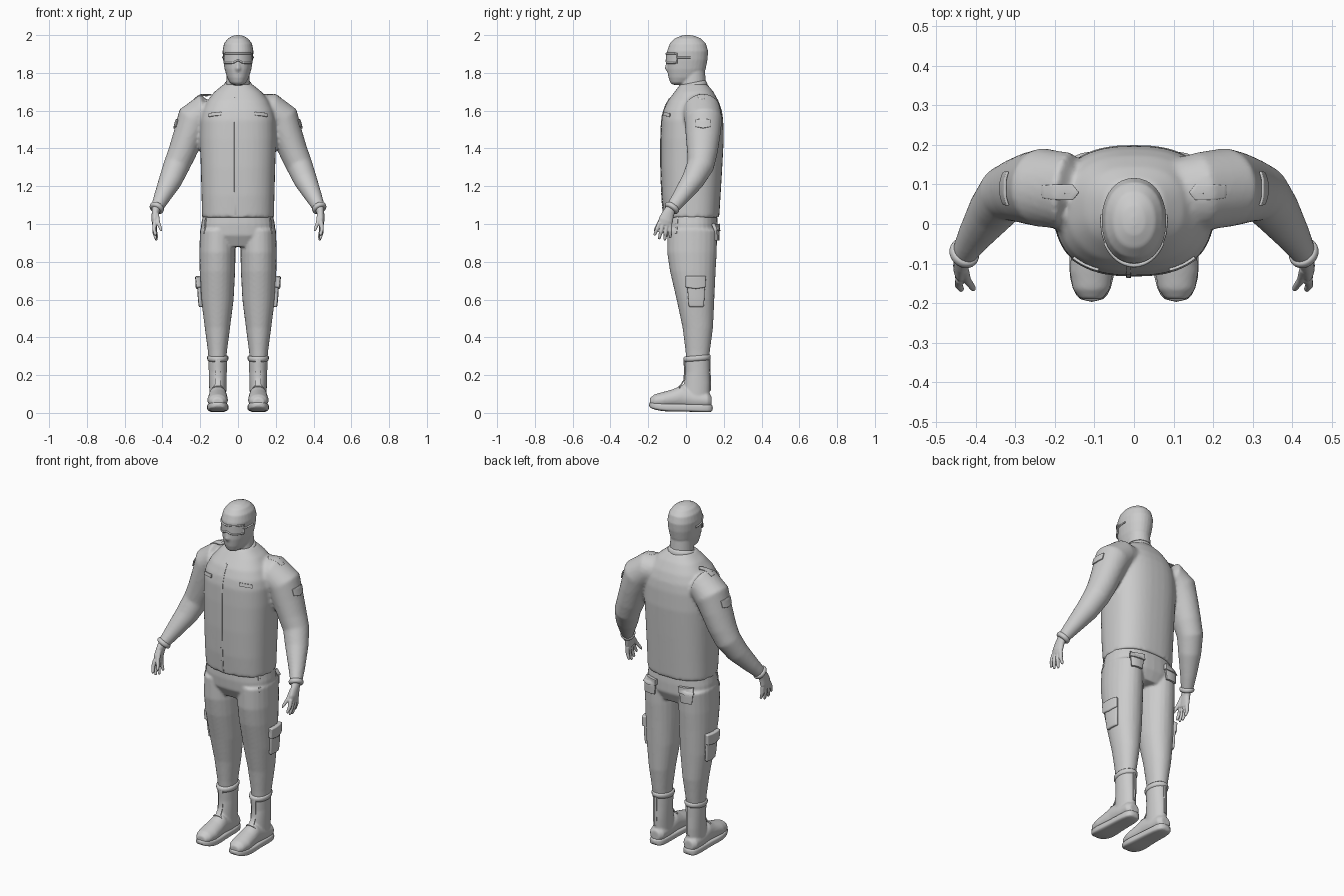
import bpy, bmesh, math
from mathutils import Vector

cube = bpy.data.objects.get("Cube")
if cube:
    bpy.data.objects.remove(cube, do_unlink=True)

grey = bpy.data.materials.new("plain grey")
grey.use_nodes = True
grey.diffuse_color = (0.6, 0.6, 0.6, 1)
grey.node_tree.nodes["Principled BSDF"].inputs["Base Color"].default_value = (0.6, 0.6, 0.6, 1)

X, Y, Z = Vector((1, 0, 0)), Vector((0, 1, 0)), Vector((0, 0, 1))


def loft(bm, rings, axis=None, power=2.0, n=24):
    """Skin rings of (x, y, z, half width, half depth), capped at both ends."""
    centres = [Vector(r[:3]) for r in rings]
    loops = []
    for i, r in enumerate(rings):
        t = axis or (centres[min(i + 1, len(rings) - 1)] - centres[max(i - 1, 0)])
        t = Vector(t).normalized()
        ref = X if abs(t.x) < 0.95 else Z
        u = (ref - t * ref.dot(t)).normalized()
        v = t.cross(u)
        loop = []
        for k in range(n):
            a = math.tau * k / n
            c, s = math.cos(a), math.sin(a)
            c = math.copysign(abs(c) ** (2 / power), c)
            s = math.copysign(abs(s) ** (2 / power), s)
            loop.append(bm.verts.new(centres[i] + u * c * r[3] + v * s * r[4]))
        loops.append(loop)
    for a, b in zip(loops, loops[1:]):
        for k in range(n):
            bm.faces.new((a[k], a[(k + 1) % n], b[(k + 1) % n], b[k]))
    bm.faces.new(loops[0][::-1])
    bm.faces.new(loops[-1])


def levels(rows, x=0):
    """Turn (z, front y, back y, half width) rows into level rings."""
    return [(x, (f + b) / 2, z, w, (b - f) / 2) for z, f, b, w in rows]


def finish(name, bm, mirror=False, voxel=0, smooth=0, subsurf=0):
    bmesh.ops.recalc_face_normals(bm, faces=bm.faces)
    me = bpy.data.meshes.new(name)
    bm.to_mesh(me)
    bm.free()
    me.materials.append(grey)
    for p in me.polygons:
        p.use_smooth = True
    ob = bpy.data.objects.new(name, me)
    bpy.context.collection.objects.link(ob)
    if subsurf:
        ob.modifiers.new("Round", 'SUBSURF').levels = subsurf
        ob.modifiers["Round"].render_levels = subsurf
    if voxel:
        m = ob.modifiers.new("Blend", 'REMESH')
        m.mode, m.voxel_size, m.use_smooth_shade = 'VOXEL', voxel, True
    if smooth:
        m = ob.modifiers.new("Soften", 'SMOOTH')
        m.factor, m.iterations = 0.5, smooth
    if mirror:
        ob.modifiers.new("Mirror", 'MIRROR')
    return ob


def patch(name, target, centre, u, v, width, height, thick, mirror=True, point=0, taper=1.0):
    """Thin sewn-on piece that hugs the target; u x v points outward."""
    bm = bmesh.new()
    bmesh.ops.create_grid(bm, x_segments=8, y_segments=10, size=0.5)
    for w in bm.verts:
        a, b = w.co.x, w.co.y
        narrow = taper + (1 - taper) * (b + 0.5)
        tip = point * (1 - 2 * abs(a)) * (0.5 - b)
        w.co = Vector(centre) + u * a * width * narrow + v * (b * height - tip)
    ob = finish(name, bm)
    m = ob.modifiers.new("Hug", 'SHRINKWRAP')
    m.target, m.offset = target, 0.001
    m = ob.modifiers.new("Thickness", 'SOLIDIFY')
    m.thickness, m.offset = thick, 1
    m = ob.modifiers.new("Edge", 'BEVEL')
    m.width, m.segments, m.limit_method = thick * 0.35, 2, 'ANGLE'
    if mirror:
        ob.modifiers.new("Mirror", 'MIRROR')
    return ob


# Jacket: body and both sleeves blended together
bm = bmesh.new()
loft(bm, levels([(1.035, -.118, .176, .19), (1.15, -.128, .183, .193), (1.3, -.133, .192, .197),
                 (1.45, -.133, .2, .202), (1.55, -.13, .197, .2), (1.6, -.12, .19, .19),
                 (1.65, -.098, .173, .165), (1.7, -.06, .145, .125), (1.74, -.03, .112, .075)]),
     Z, 2.5, 40)
sleeve = [(.06, .07, 1.61, .08, .09), (.17, .083, 1.6, .093, .1), (.232, .092, 1.553, .095, .1),
          (.262, .09, 1.47, .081, .092), (.295, .086, 1.38, .075, .081), (.325, .077, 1.31, .07, .072),
          (.358, .035, 1.23, .062, .061), (.403, -.03, 1.14, .044, .045), (.432, -.077, 1.08, .031, .034)]
for side in (1, -1):
    loft(bm, [(side * r[0],) + r[1:] for r in sleeve])
jacket = finish("jacket", bm, voxel=.009, smooth=5)

# Collar
bm = bmesh.new()
loft(bm, [(0, .04, 1.70, .088, .085), (0, .036, 1.735, .076, .075), (0, .034, 1.748, .07, .07),
          (0, .034, 1.742, .06, .06)], (0, -.2, 1))
finish("collar", bm)

# Trousers: hips and legs blended together
bm = bmesh.new()
loft(bm, levels([(1.07, -.105, .163, .18), (1.0, -.108, .168, .195), (.94, -.103, .168, .198),
                 (.88, -.07, .14, .16)]), Z, 2.4, 32)
for side in (1, -1):
    loft(bm, levels([(.97, -.098, .165, .092), (.85, -.1, .163, .096), (.75, -.085, .157, .094),
                     (.6, -.05, .15, .086), (.45, -.018, .143, .067), (.33, -.003, .127, .051),
                     (.25, .004, .115, .044)], side * .109), Z, 2.1)
trousers = finish("trousers", bm, voxel=.007, smooth=4)

# Boots with separate soles
bm = bmesh.new()
loft(bm, levels([(.06, -.02, .125, .044), (.15, -.012, .128, .046), (.22, -.004, .126, .048),
                 (.298, -.008, .126, .051)], .107), (0, -.08, 1))
loft(bm, [(.109, .135, .06, .028, .03), (.109, .115, .065, .045, .042), (.108, .05, .07, .048, .05),
          (.107, -.02, .085, .048, .062), (.107, -.07, .075, .052, .05), (.108, -.12, .068, .055, .043),
          (.108, -.165, .063, .047, .036), (.108, -.19, .058, .028, .022)], (0, -1, 0))
boot = finish("boots", bm, mirror=True, voxel=.006, smooth=4)
bm = bmesh.new()
loft(bm, [(.109, .143, .026, .025, .018), (.109, .122, .024, .047, .022), (.108, .04, .026, .05, .021),
          (.107, -.03, .028, .052, .02), (.107, -.11, .028, .06, .022), (.107, -.165, .036, .051, .02),
          (.107, -.198, .044, .028, .015)], (0, -1, 0), 4)
finish("boot_soles", bm, mirror=True, subsurf=1)
bm = bmesh.new()
loft(bm, levels([(.275, -.008, .126, .052), (.285, -.014, .131, .056), (.298, -.014, .131, .056),
                 (.303, -.008, .126, .052)], .107), (0, -.08, 1))
finish("boot_cuffs", bm, mirror=True)
patch("boot_tongue", boot, (.107, -.03, .21), X, Z, .042, .18, .006)
patch("boot_back_strip", boot, (.107, .14, .2), -X, Z, .016, .17, .004)

# Head, neck and nose under a close-fitting hood
bm = bmesh.new()
loft(bm, levels([(1.737, -.07, -.01, .022), (1.748, -.083, .03, .042), (1.775, -.093, .085, .058),
                 (1.82, -.1, .104, .071), (1.87, -.1, .114, .079), (1.915, -.1, .117, .082),
                 (1.955, -.086, .106, .074), (1.982, -.06, .08, .054), (1.996, -.028, .046, .028),
                 (2.0, -.005, .02, .008)]), Z, 2.15, 28)
loft(bm, levels([(1.68, -.035, .11, .07), (1.75, -.03, .105, .063), (1.82, -.02, .1, .06)]), Z)
loft(bm, levels([(1.805, -.1, -.08, .014), (1.822, -.112, -.08, .015), (1.87, -.103, -.08, .008)]), Z, n=12)
head = finish("hooded_head", bm, voxel=.005, smooth=5)


# Goggles: a wrapped lens, its rim and the side arms
def on_face(a, z, gap):
    return Vector(((.079 + gap) * math.sin(a), .007 - (.108 + gap) * math.cos(a), z))


bm = bmesh.new()
cols = []
for i in range(17):
    a = (i / 8 - 1) * 1.05
    low = 1.853 + .014 * math.exp(-(a / .2) ** 2)
    cols.append([bm.verts.new(on_face(a, z, g)) for z, g in
                 ((low, -.012), (low, .005), (1.902, .005), (1.902, -.012))])
for p, q in zip(cols, cols[1:]):
    for k in range(4):
        bm.faces.new((p[k], q[k], q[(k + 1) % 4], p[(k + 1) % 4]))
bm.faces.new(cols[0])
bm.faces.new(cols[-1])
lens = finish("goggle_lens", bm)
lens.modifiers.new("Crisp", 'EDGE_SPLIT')


def tube(name, points, radius, closed=False):
    cu = bpy.data.curves.new(name, 'CURVE')
    cu.dimensions, cu.bevel_depth, cu.bevel_resolution = '3D', radius, 2
    sp = cu.splines.new('POLY')
    sp.points.add(len(points) - 1)
    for p, co in zip(sp.points, points):
        p.co = (*co, 1)
    sp.use_cyclic_u, cu.use_fill_caps = closed, True
    cu.materials.append(grey)
    ob = bpy.data.objects.new(name, cu)
    bpy.context.collection.objects.link(ob)
    return ob


angles = [(i / 8 - 1) * 1.05 for i in range(17)]
rim = [on_face(a, 1.902, .004) for a in angles]
rim += [on_face(a, 1.853 + .014 * math.exp(-(a / .2) ** 2), .004) for a in reversed(angles)]
tube("goggle_rim", rim, .005, True)
for side, label in ((1, "left"), (-1, "right")):
    tube(label + "_goggle_arm", [on_face(side * a, 1.882, .002) for a in (1.0, 1.3, 1.6, 1.72)], .005)

# Gloved hands: cuff, palm, fingers and thumb
bm = bmesh.new()
loft(bm, [(.424, -.066, 1.096, .033, .037), (.427, -.07, 1.09, .04, .043), (.433, -.079, 1.079, .04, .042),
          (.436, -.083, 1.073, .031, .034)])
finish("glove_cuffs", bm, mirror=True, subsurf=1)
bm = bmesh.new()
loft(bm, [(.432, -.078, 1.085, .024, .027), (.437, -.094, 1.055, .02, .032), (.44, -.107, 1.02, .018, .039),
          (.44, -.114, .995, .014, .036)], n=16)
for base, tip in (((.441, -.14, 1.006), (.437, -.168, .938)), ((.442, -.122, 1.0), (.436, -.143, .918)),
                  ((.441, -.102, .995), (.432, -.113, .912)), ((.439, -.084, .998), (.428, -.083, .925)),
                  ((.43, -.115, 1.052), (.405, -.168, .962))):
    a, b = Vector(base), Vector(tip)
    mid = a.lerp(b, .5) + X * .005
    loft(bm, [(*a, .012, .012), (*mid, .0105, .0105), (*a.lerp(b, .9), .008, .008), (*b, .004, .004)], n=10)
finish("gloved_hands", bm, mirror=True, voxel=.0035, smooth=3)

# Jacket details
patch("front_placket", jacket, (-.014, -.135, 1.375), X, Z, .012, .66, .003, mirror=False)
patch("chest_pocket_flap", jacket, (.138, -.12, 1.585), X, Z, .095, .02, .007)
patch("shoulder_strap", jacket, (.205, .08, 1.69), Y, X, .042, .1, .006, point=.015)
patch("sleeve_pocket", jacket, (.33, .09, 1.535), Y, Vector((-.4, 0, .92)), .09, .04, .007, point=.01)
patch("shoulder_button", jacket, (.168, .08, 1.71), Y, X, .013, .013, .011)

# Trouser pockets with flaps
patch("thigh_pocket", trousers, (.205, .055, .63), Y, Z, .1, .14, .017, taper=.85)
patch("thigh_pocket_flap", trousers, (.21, .052, .695), Y, Z, .11, .06, .025, point=.008)
patch("back_pocket", trousers, (.12, .165, .95), -X, Z, .085, .075, .012, taper=.8)
patch("back_pocket_flap", trousers, (.12, .17, .985), -X, Z, .095, .032, .018, point=.008)
patch("hip_pocket_edge", trousers, (.175, -.05, .995), Vector((.6, .8, 0)), Z, .012, .09, .004)
